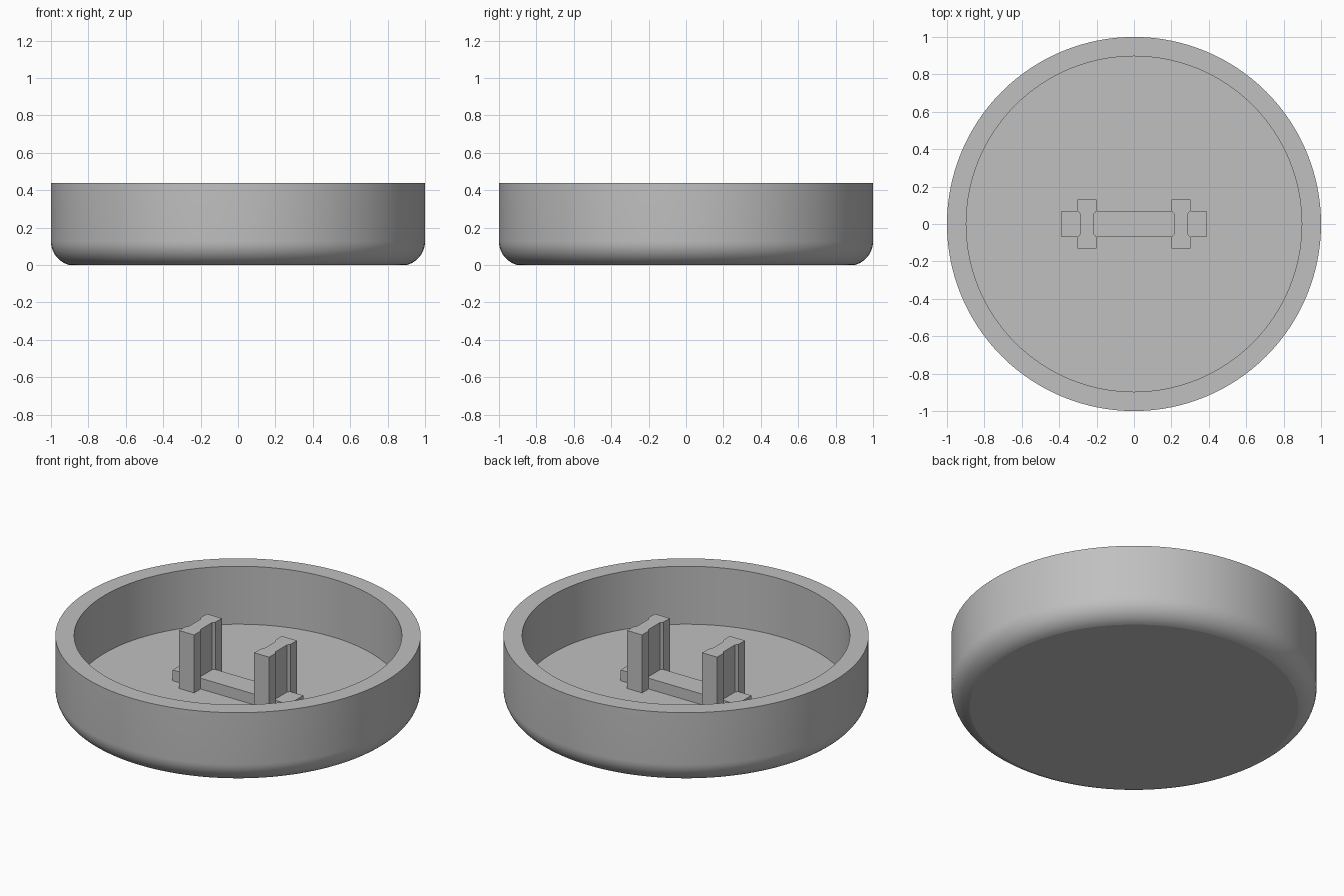
import bpy
import bmesh
import math

if "Cube" in bpy.data.objects:
    bpy.data.objects.remove(bpy.data.objects["Cube"], do_unlink=True)

# Single plain grey finish
grey = bpy.data.materials.new("plain_grey")
grey.use_nodes = True
colour = (0.527, 0.527, 0.527, 1)
grey.diffuse_color = colour
grey.node_tree.nodes["Principled BSDF"].inputs["Base Color"].default_value = colour

HEIGHT, FLOOR, BAR_TOP = 0.44, 0.09, 0.155
SEGMENTS = 128


def finish(name, bm):
    bmesh.ops.recalc_face_normals(bm, faces=bm.faces[:])
    mesh = bpy.data.meshes.new(name)
    bm.to_mesh(mesh)
    bm.free()
    obj = bpy.data.objects.new(name, mesh)
    bpy.context.collection.objects.link(obj)
    mesh.materials.append(grey)
    return obj


def lathe(name, profile):
    """Spin a profile, whose ends lie on the z axis, into a closed solid."""
    bm = bmesh.new()
    verts = [bm.verts.new((r, 0, z)) for r, z in profile]
    edges = [bm.edges.new(pair) for pair in zip(verts, verts[1:])]
    bmesh.ops.spin(bm, geom=verts + edges, axis=(0, 0, 1), cent=(0, 0, 0),
                   angle=math.tau, steps=SEGMENTS)
    bmesh.ops.remove_doubles(bm, verts=bm.verts[:], dist=0.0001)
    return finish(name, bm)


def prism(name, outline, bottom, top):
    """Extrude a flat outline upwards."""
    bm = bmesh.new()
    base = bm.faces.new([bm.verts.new((x, y, bottom)) for x, y in outline])
    result = bmesh.ops.extrude_face_region(bm, geom=[base], use_keep_orig=True)
    moved = [v for v in result["geom"] if isinstance(v, bmesh.types.BMVert)]
    bmesh.ops.translate(bm, verts=moved, vec=(0, 0, top - bottom))
    return finish(name, bm)


# Round cap: rounded lower edge, straight wall, flat rim, recessed floor
radius, centre_r, centre_z = 0.13, 0.87, 0.1265
start = -math.acos((0.9 - centre_r) / radius)
arc = []
for i in range(13):
    a = start * (1 - i / 12)
    arc.append((centre_r + radius * math.cos(a), centre_z + radius * math.sin(a)))
arc[0] = (0.9, 0)
cap = lathe("round_cap", [(0, 0)] + arc +
            [(1, HEIGHT), (0.897, HEIGHT), (0.897, FLOOR), (0, FLOOR)])
bpy.context.view_layer.objects.active = cap
cap.select_set(True)
bpy.ops.object.shade_smooth_by_angle(angle=math.radians(12))

# Low bar lying across the floor
bar = [(-0.388, -0.07), (0.388, -0.07), (0.388, 0.07), (-0.388, 0.07)]
prism("cross_bar", bar, FLOOR - 0.01, BAR_TOP)

# Upright posts with a shallow chamfered groove on both broad sides
half_side = [(0.05, -0.132), (0.05, -0.07), (0.038, -0.055),
             (0.038, 0.055), (0.05, 0.07), (0.05, 0.132)]
section = half_side + [(-x, -y) for x, y in half_side]
for name, cx in (("left_post", 0.251), ("right_post", -0.251)):
    prism(name, [(cx + x, y) for x, y in section], FLOOR - 0.01, HEIGHT)
